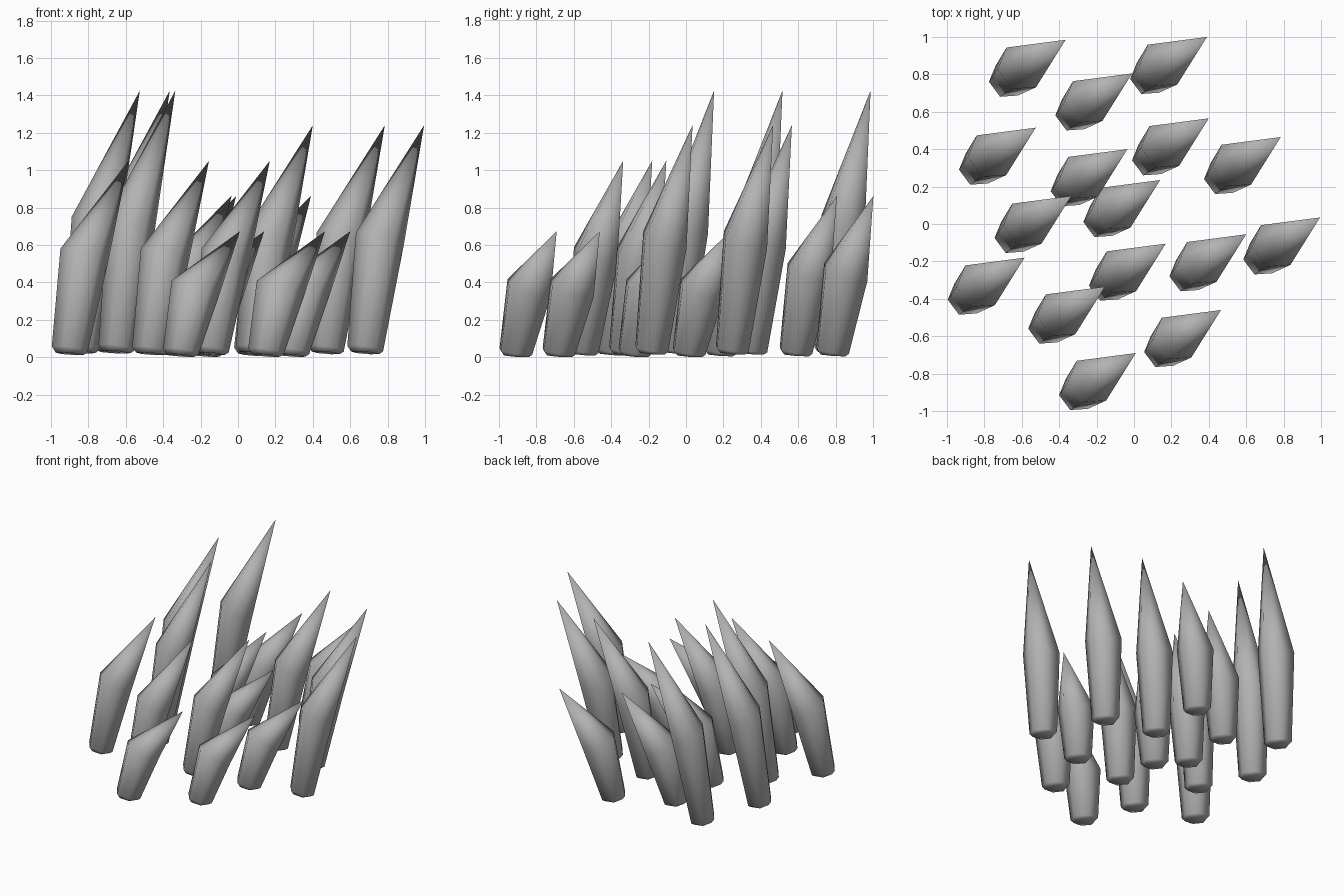
import bpy
import bmesh
from math import cos, sin, radians
from mathutils import Vector

cube = bpy.data.objects.get("Cube")
if cube:
    bpy.data.objects.remove(cube, do_unlink=True)

SIDES = 6
LEAN = Vector((1, 1)).normalized()   # direction the rings tilt towards

grey = bpy.data.materials.new("stone_grey")
grey.use_nodes = True
colour = (0.45, 0.45, 0.45, 1)
grey.diffuse_color = colour
grey.node_tree.nodes["Principled BSDF"].inputs["Base Color"].default_value = colour


def ring(bm, centre, radius, slope):
    """Hexagon of vertices tilted down towards the lean direction."""
    verts = []
    for i in range(SIDES):
        a = radians(6 + 360 * i / SIDES)
        d = Vector((cos(a), sin(a))) * radius
        along = d.dot(LEAN)
        d -= LEAN * along * 0.07
        verts.append(bm.verts.new((centre[0] + d.x, centre[1] + d.y,
                                   centre[2] - along * slope)))
    return verts


def spike(name, x, y, height):
    """Leaning crystal spike whose point is at (x, y, height)."""
    bm = bmesh.new()
    lift = 0.025 * (height - 0.67)
    foot = (x - 0.315, y - 0.218)
    rings = [
        ring(bm, (*foot, 0.009 + lift), 0.078, 0.11),              # underside
        ring(bm, (*foot, 0.032 + lift), 0.1, 0.2),                 # foot rim
        ring(bm, (x - 0.2375, y - 0.1475, 0.065 + 0.453 * height),
             0.1325, 0.39),                                        # shoulder
    ]
    tip = bm.verts.new((x, y, height))
    bm.faces.new(reversed(rings[0]))
    for i in range(SIDES):
        j = (i + 1) % SIDES
        for low, high in zip(rings, rings[1:]):
            bm.faces.new((low[i], low[j], high[j], high[i]))
        bm.faces.new((rings[-1][i], rings[-1][j], tip))
    for f in bm.faces:
        f.smooth = True
    mesh = bpy.data.meshes.new(name)
    bm.to_mesh(mesh)
    bm.free()
    mesh.materials.append(grey)
    obj = bpy.data.objects.new(name, mesh)
    bpy.context.collection.objects.link(obj)


# Tip positions grouped by height
groups = {
    1.425: [(-0.365, 0.985), (-0.525, 0.515), (-0.335, 0.15)],
    1.24: [(0.4, 0.565), (0.785, 0.465), (0.995, 0.035)],
    1.05: [(-0.585, -0.18), (0.17, -0.105), (-0.155, -0.335)],
    0.862: [(0.39, 1.0), (-0.01, 0.805), (-0.035, 0.4)],
    0.673: [(0.14, 0.235), (0.6, -0.055), (0.465, -0.46), (0.01, -0.69)],
}
count = 0
for height, tips in groups.items():
    for x, y in tips:
        count += 1
        spike(f"spike_{count}", x, y, height)
